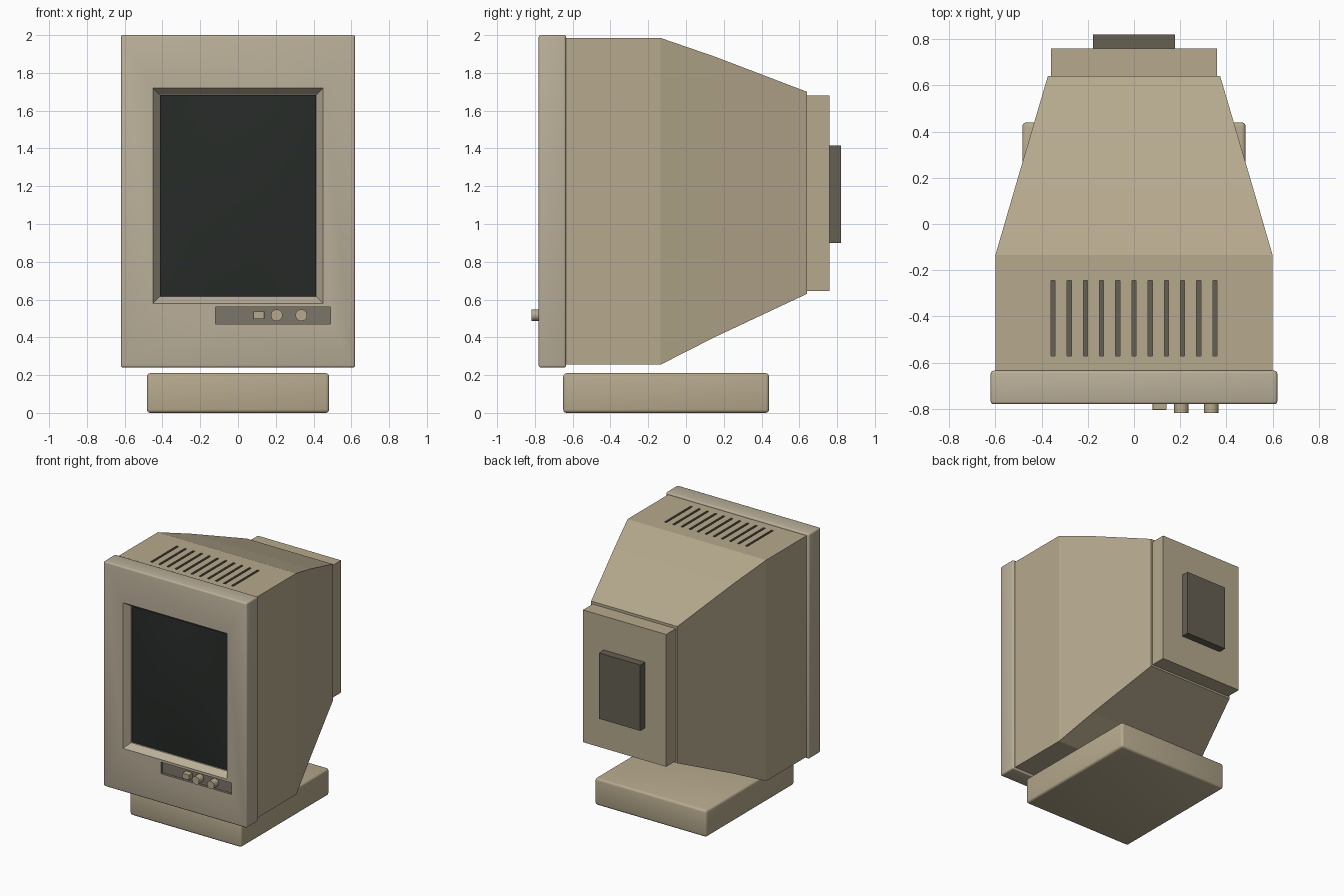
import bpy, bmesh, math

if "Cube" in bpy.data.objects:
    bpy.data.objects.remove(bpy.data.objects["Cube"])


def mat(name, rgb):
    m = bpy.data.materials.new(name)
    m.diffuse_color = (*rgb, 1)
    m.use_nodes = True
    m.node_tree.nodes["Principled BSDF"].inputs["Base Color"].default_value = m.diffuse_color
    return m


BEIGE = mat("beige_plastic", (0.47, 0.40, 0.27))
BEZEL = mat("bezel_plastic", (0.49, 0.43, 0.32))
DARK = mat("dark_plastic", (0.13, 0.115, 0.085))
PANEL = mat("panel_plastic", (0.20, 0.18, 0.14))
GLASS = mat("dark_glass", (0.02, 0.024, 0.021))


def finish(name, bm, material):
    bmesh.ops.recalc_face_normals(bm, faces=bm.faces)
    me = bpy.data.meshes.new(name)
    bm.to_mesh(me)
    bm.free()
    me.materials.append(material)
    ob = bpy.data.objects.new(name, me)
    bpy.context.collection.objects.link(ob)
    return ob


def loft(name, sections, material, bevel=0):
    """Join rectangles (y, x0, x1, z0, z1) along y into one closed solid."""
    bm = bmesh.new()
    rings = [[bm.verts.new((x, y, z)) for x, z in ((a, c), (b, c), (b, d), (a, d))]
             for y, a, b, c, d in sections]
    for r, s in zip(rings, rings[1:]):
        for i in range(4):
            j = (i + 1) % 4
            bm.faces.new((r[i], r[j], s[j], s[i]))
    bm.faces.new(rings[0])
    bm.faces.new(rings[-1])
    if bevel:
        bmesh.ops.recalc_face_normals(bm, faces=bm.faces)
        bmesh.ops.bevel(bm, geom=bm.edges[:], offset=bevel, segments=3,
                        profile=0.5, affect='EDGES')
    return finish(name, bm, material)


def box(name, x0, x1, y0, y1, z0, z1, material, bevel=0):
    return loft(name, [(y0, x0, x1, z0, z1), (y1, x0, x1, z0, z1)], material, bevel)


def cut(target, cutter):
    mod = target.modifiers.new("cut", 'BOOLEAN')
    mod.operation, mod.solver = 'DIFFERENCE', 'EXACT'
    mod.material_mode = 'TRANSFER'
    mod.object = cutter
    cutter.hide_render = True
    cutter.hide_set(True)


def smooth(ob):
    bpy.ops.object.select_all(action='DESELECT')
    bpy.context.view_layer.objects.active = ob
    ob.select_set(True)
    bpy.ops.object.shade_smooth_by_angle(angle=math.radians(30))


# Front bezel with sloped screen opening and control recess
bezel = box("front_bezel", -0.62, 0.62, -0.78, -0.635, 0.24, 2.0, BEZEL, 0.012)
smooth(bezel)
cut(bezel, loft("screen_cutter", [(-0.80, -0.464, 0.464, 0.566, 1.734),
                                  (-0.73, -0.415, 0.415, 0.615, 1.685),
                                  (-0.69, -0.415, 0.415, 0.615, 1.685)], BEZEL))
cut(bezel, box("control_cutter", -0.12, 0.49, -0.80, -0.76, 0.47, 0.56, PANEL))

# Gently bulging screen
bm = bmesh.new()
bmesh.ops.create_grid(bm, x_segments=16, y_segments=16, size=1)
for v in bm.verts:
    u, w = v.co.x, v.co.y
    v.co = (0.413 * u, -0.722 - 0.025 * (1 - u * u) * (1 - w * w), 1.15 + 0.533 * w)
screen = finish("screen", bm, GLASS)
if screen.data.polygons[0].normal.y > 0:
    screen.data.flip_normals()
smooth(screen)

# Button and two knobs
box("power_button", 0.08, 0.14, -0.805, -0.755, 0.496, 0.538, BEIGE, 0.003)
for x in (0.205, 0.335):
    bpy.ops.mesh.primitive_cylinder_add(vertices=24, radius=0.031, depth=0.06,
                                        location=(x, -0.787, 0.517),
                                        rotation=(math.pi / 2, 0, 0))
    knob = bpy.context.object
    knob.name = "control_knob"
    knob.data.materials.append(BEIGE)
    smooth(knob)

# Tapered housing
housing = loft("housing", [(-0.64, -0.60, 0.60, 0.255, 1.985),
                           (-0.135, -0.60, 0.60, 0.255, 1.985),
                           (0.15, -0.517, 0.517, 0.40, 1.887),
                           (0.64, -0.373, 0.373, 0.63, 1.70)], BEIGE)

# Row of cooling slots in the top
bm = bmesh.new()
for i in range(11):
    made = bmesh.ops.create_cube(bm, size=1)["verts"]
    for v in made:
        v.co = (v.co.x * 0.018 + (i - 5) * 0.07, v.co.y * 0.325 - 0.408,
                v.co.z * 0.06 + 1.985)
cut(housing, finish("vent_cutter", bm, DARK))

# Rear block and connector plate
box("rear_block", -0.36, 0.36, 0.63, 0.76, 0.645, 1.68, BEIGE)
box("connector_plate", -0.178, 0.178, 0.75, 0.82, 0.90, 1.415, DARK)

# Base
smooth(box("base", -0.483, 0.483, -0.65, 0.44, 0.0, 0.21, BEIGE, 0.018))
